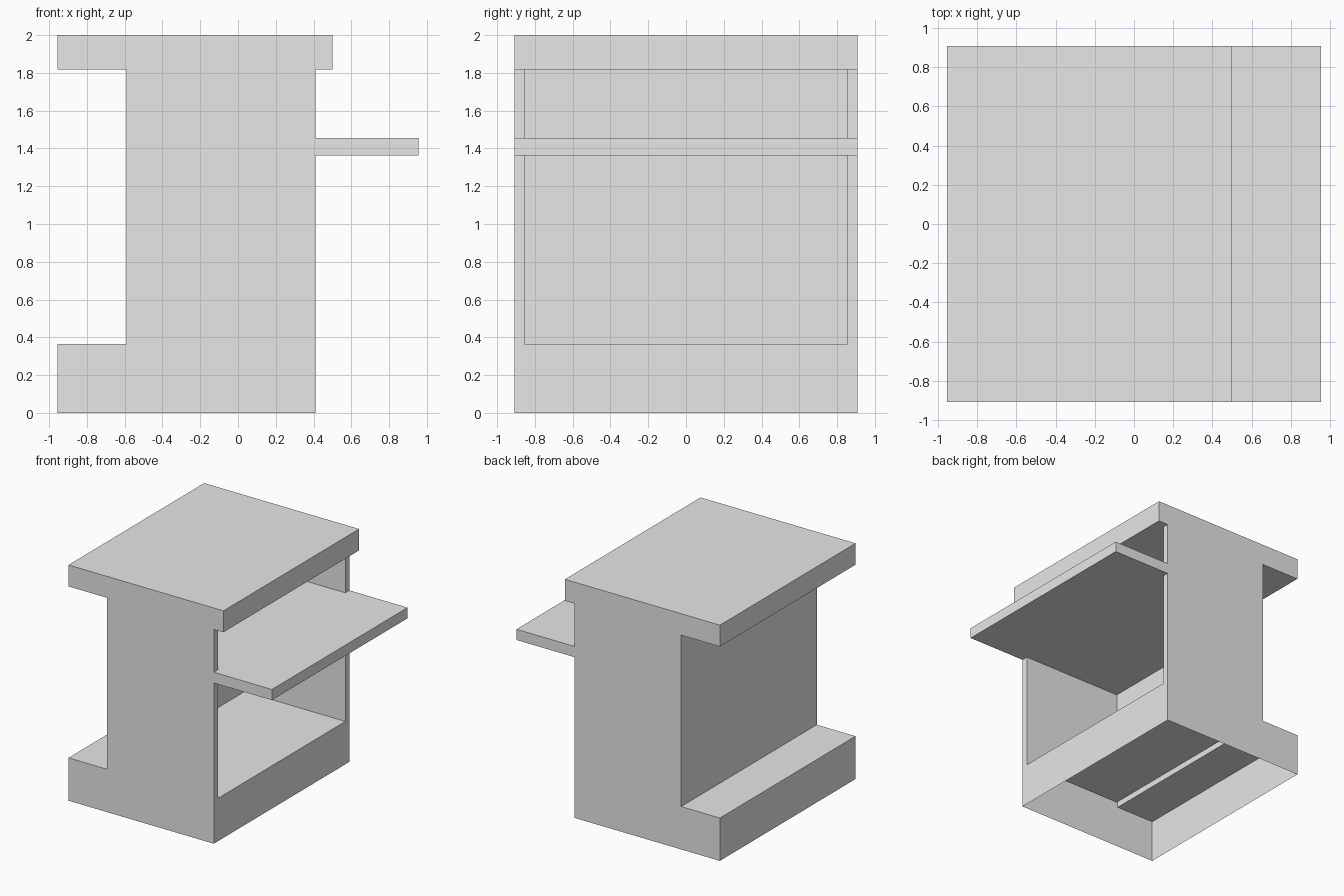
import bpy
import bmesh
from mathutils import Vector

cube = bpy.data.objects.get("Cube")
if cube:
    bpy.data.objects.remove(cube, do_unlink=True)

U = 1 / 11            # design module
LEFT = -10.5          # module offset that centres the stall on x
DEPTH = 20            # modules along y
WALL = 0.6            # wall thickness in modules


def extrude_profile(name, points, depth):
    """Extrude an x-z outline symmetrically along y."""
    bm = bmesh.new()
    verts = [bm.verts.new(((x + LEFT) * U, -depth / 2 * U, z * U)) for x, z in points]
    face = bm.faces.new(verts)
    new = bmesh.ops.extrude_face_region(bm, geom=[face])["geom"]
    bmesh.ops.translate(bm, vec=Vector((0, depth * U, 0)),
                        verts=[v for v in new if isinstance(v, bmesh.types.BMVert)])
    bmesh.ops.recalc_face_normals(bm, faces=bm.faces)
    mesh = bpy.data.meshes.new(name)
    bm.to_mesh(mesh)
    bm.free()
    obj = bpy.data.objects.new(name, mesh)
    bpy.context.collection.objects.link(obj)
    return obj


# Stall body: base with rear ledge, walls, counter and overhanging roof
stall = extrude_profile("stall_body", [
    (0, 0), (15, 0), (15, 15), (21, 15), (21, 16), (15, 16), (15, 20), (16, 20),
    (16, 22), (0, 22), (0, 20), (4, 20), (4, 4), (0, 4)], DEPTH)

# Openings below and above the counter
for name, low, high in (("lower_opening", 4, 15), ("upper_opening", 16, 20)):
    back, front = 4 + WALL, 15.5
    cutter = extrude_profile(name, [(back, low), (front, low), (front, high), (back, high)],
                             DEPTH - 2 * WALL)
    cutter.hide_render = True
    mod = stall.modifiers.new(name, "BOOLEAN")
    mod.operation = "DIFFERENCE"
    mod.solver = "EXACT"
    mod.object = cutter
    bpy.context.view_layer.objects.active = stall
    bpy.ops.object.modifier_apply(modifier=mod.name)
    bpy.data.objects.remove(cutter, do_unlink=True)

# Merge flat areas and open the hollow underside
bm = bmesh.new()
bm.from_mesh(stall.data)
bmesh.ops.remove_doubles(bm, verts=bm.verts, dist=0.0001)
bmesh.ops.dissolve_limit(bm, angle_limit=0.01, verts=bm.verts, edges=bm.edges)
floor = [f for f in bm.faces if f.calc_center_median().z < 0.001]
bmesh.ops.delete(bm, geom=floor, context="FACES")
bm.to_mesh(stall.data)
bm.free()

# Single plain grey
grey = bpy.data.materials.new("light_grey")
grey.use_nodes = True
colour = (0.8, 0.8, 0.8, 1)
grey.diffuse_color = colour
grey.node_tree.nodes["Principled BSDF"].inputs["Base Color"].default_value = colour
stall.data.materials.clear()
stall.data.materials.append(grey)
